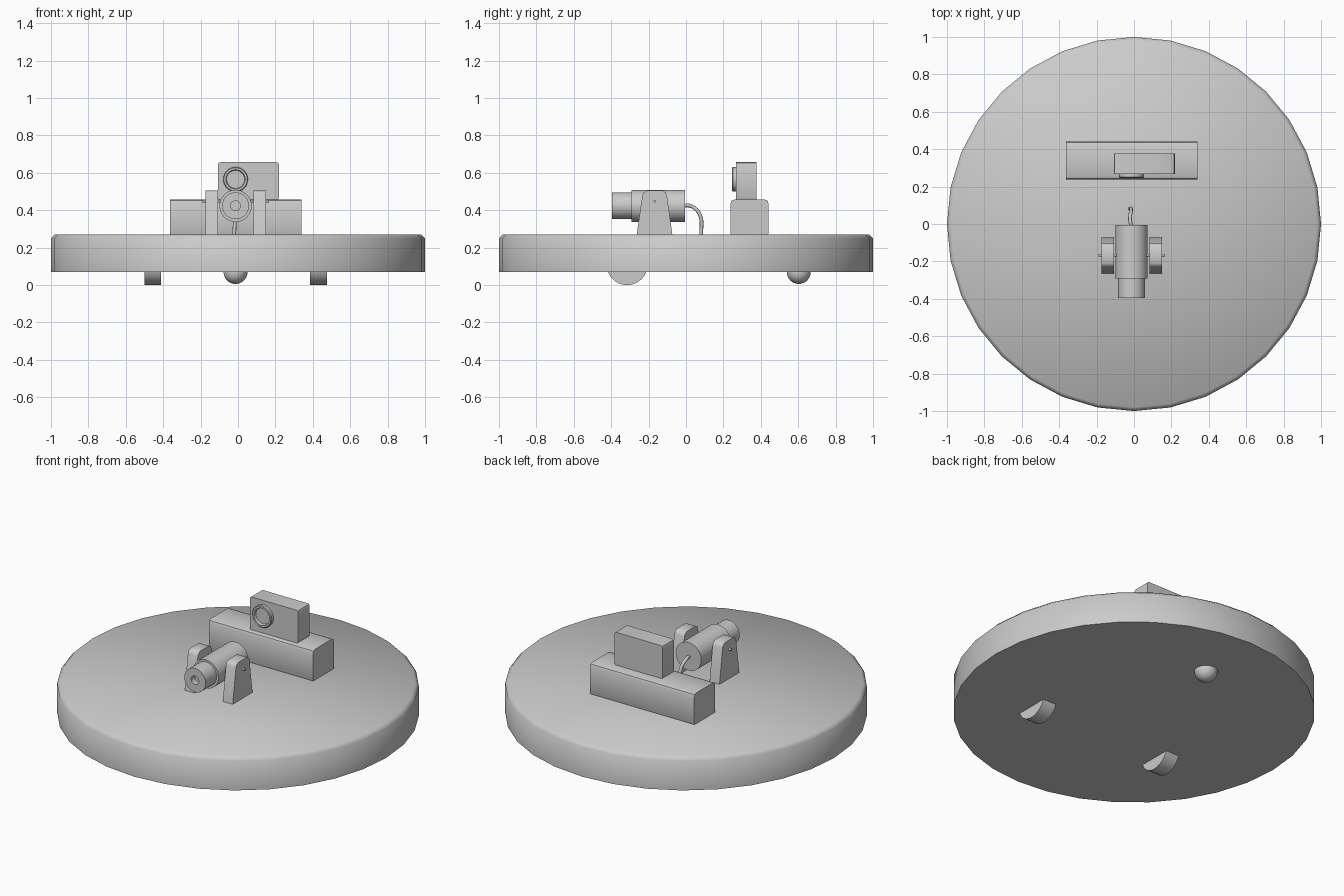
import bpy, bmesh, math
from mathutils import Matrix, Vector

if "Cube" in bpy.data.objects:
    bpy.data.objects.remove(bpy.data.objects["Cube"])

CX = -0.013  # shared centre line of the fittings


def finish(name, bm, angle=None):
    bmesh.ops.recalc_face_normals(bm, faces=bm.faces)
    me = bpy.data.meshes.new(name)
    bm.to_mesh(me)
    bm.free()
    ob = bpy.data.objects.new(name, me)
    bpy.context.scene.collection.objects.link(ob)
    if angle:
        bpy.ops.object.select_all(action='DESELECT')
        ob.select_set(True)
        bpy.context.view_layer.objects.active = ob
        bpy.ops.object.shade_smooth_by_angle(angle=math.radians(angle))
    return ob


def lathe(name, profile, axis, loc, sides=32, angle=35):
    """Revolve (radius, distance) pairs around an axis; the ends are capped."""
    bm = bmesh.new()
    rings = []
    for r, d in profile:
        rings.append([bm.verts.new((r * math.cos(2 * math.pi * i / sides),
                                    r * math.sin(2 * math.pi * i / sides), d))
                      for i in range(sides)])
    for a, b in zip(rings, rings[1:]):
        for i in range(sides):
            j = (i + 1) % sides
            bm.faces.new((a[i], a[j], b[j], b[i]))
    bm.faces.new(rings[0])
    bm.faces.new(rings[-1])
    rot = Vector((0, 0, 1)).rotation_difference(Vector(axis)).to_matrix().to_4x4()
    bm.transform(Matrix.Translation(loc) @ rot)
    return finish(name, bm, angle)


def box(name, lo, hi, bevel, axis):
    """Box whose four edges along the given axis are chamfered."""
    lo, hi = Vector(lo), Vector(hi)
    bm = bmesh.new()
    bmesh.ops.create_cube(bm, size=1)
    bm.transform(Matrix.Translation((lo + hi) / 2) @ Matrix.Diagonal((*(hi - lo), 1)))
    edges = [e for e in bm.edges
             if abs((e.verts[0].co - e.verts[1].co)[axis]) > 1e-4]
    bmesh.ops.bevel(bm, geom=edges, offset=bevel, segments=2, profile=0.5, affect='EDGES')
    return finish(name, bm, 35)


# Round base with a chamfered top rim
lathe("base_disc", [(1, 0.07), (1, 0.25), (0.98, 0.27)], (0, 0, 1), (0, 0, 0), 32, 50)

# Drive wheels and rear ball caster, sunk into the base
for side, s in (("left", -1), ("right", 1)):
    lathe(side + "_wheel", [(0.11, -0.045), (0.11, 0.045)], (1, 0, 0),
          (CX + s * 0.443, -0.315, 0.11))
bm = bmesh.new()
bmesh.ops.create_uvsphere(bm, u_segments=32, v_segments=16, radius=0.064,
                          matrix=Matrix.Translation((CX, 0.603, 0.07)))
finish("ball_caster", bm, 40)

# Rear block and the small camera on top of it
box("rear_block", (-0.364, 0.238, 0.257), (0.339, 0.441, 0.457), 0.02, 0)
box("camera_body", (-0.107, 0.267, 0.455), (0.219, 0.377, 0.657), 0.013, 1)
lathe("camera_lens", [(0.066, -0.005), (0.066, 0.017), (0.062, 0.021), (0.052, 0.021),
                      (0.048, 0.007)], (0, -1, 0), (CX, 0.267, 0.565))

# Tilting barrel with a narrower nose and a recessed bore
lathe("barrel", [(0.086, 0.005), (0.086, 0.291)], (0, -1, 0), (CX, 0, 0.423))
lathe("barrel_nose", [(0.072, 0.28), (0.072, 0.396), (0.026, 0.396), (0.026, 0.36)],
      (0, -1, 0), (CX, 0, 0.424))

# Tapered brackets and pivot pins
outline = [(-0.265, 0.262), (-0.233, 0.48), (-0.225, 0.496), (-0.21, 0.505),
           (-0.125, 0.505), (-0.11, 0.496), (-0.102, 0.48), (-0.072, 0.262)]
for side, s in (("left", -1), ("right", 1)):
    bm = bmesh.new()
    face = bm.faces.new([bm.verts.new((CX + s * 0.095, y, z)) for y, z in outline])
    ext = bmesh.ops.extrude_face_region(bm, geom=[face], use_keep_orig=True)
    bmesh.ops.translate(bm, vec=(s * 0.067, 0, 0),
                        verts=[v for v in ext["geom"] if isinstance(v, bmesh.types.BMVert)])
    finish(side + "_bracket", bm, 35)
    lathe(side + "_pivot_pin", [(0.007, 0.07), (0.007, 0.178)], (s, 0, 0),
          (CX, -0.167, 0.449), 12)

# Cable arching from the barrel down to the base
cu = bpy.data.curves.new("cable", 'CURVE')
cu.dimensions = '3D'
cu.bevel_depth = 0.01
cu.bevel_resolution = 2
cu.use_fill_caps = True
sp = cu.splines.new('BEZIER')
path = [(CX, -0.02, 0.422), (CX - 0.008, 0.022, 0.424),
        (CX - 0.003, 0.072, 0.38), (CX - 0.008, 0.082, 0.262)]
sp.bezier_points.add(len(path) - 1)
for p, co in zip(sp.bezier_points, path):
    p.co = co
    p.handle_left_type = p.handle_right_type = 'AUTO'
bpy.context.scene.collection.objects.link(bpy.data.objects.new("cable", cu))
